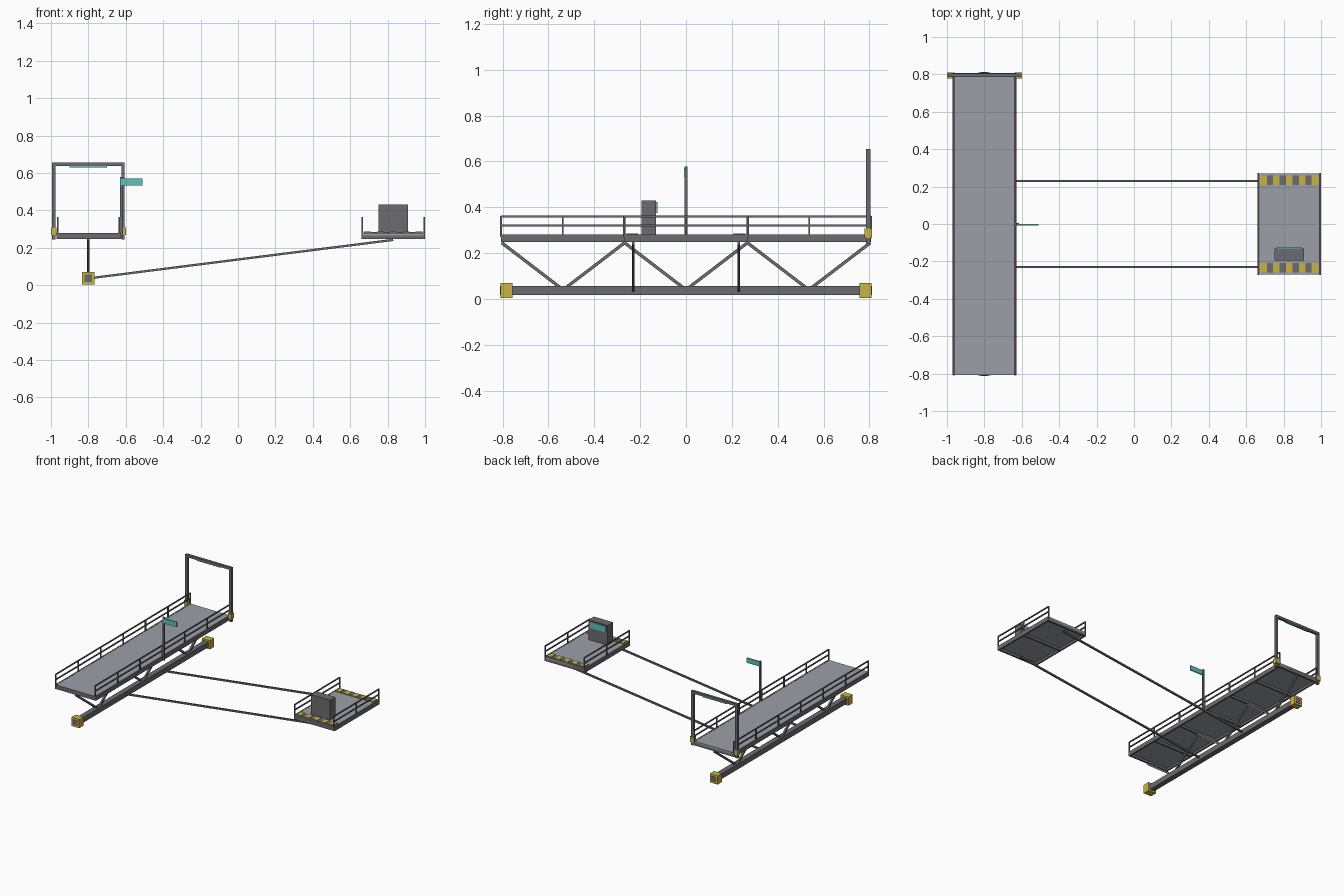
import bpy
from mathutils import Vector

cube = bpy.data.objects.get("Cube")
if cube:
    bpy.data.objects.remove(cube, do_unlink=True)


def material(name, r, g, b):
    m = bpy.data.materials.new(name)
    m.diffuse_color = (r, g, b, 1)
    m.use_nodes = True
    m.node_tree.nodes["Principled BSDF"].inputs["Base Color"].default_value = (r, g, b, 1)
    return m


STEEL = material("dark steel", 0.15, 0.15, 0.165)
DECK = material("deck grey", 0.33, 0.35, 0.39)
YELLOW = material("safety yellow", 0.58, 0.46, 0.06)
TEAL = material("display teal", 0.11, 0.54, 0.52)


def box(name, mat, x, y, z):
    """Box from three (low, high) ranges."""
    bpy.ops.mesh.primitive_cube_add(size=1)
    o = bpy.context.object
    o.name = name
    o.location = [(a + b) / 2 for a, b in (x, y, z)]
    o.scale = [b - a for a, b in (x, y, z)]
    o.data.materials.append(mat)
    return o


def around(c, half):
    return (c - half, c + half)


def bar(name, a, b, width, mat=STEEL):
    """Square bar running between two points."""
    a, b = Vector(a), Vector(b)
    bpy.ops.mesh.primitive_cube_add(size=1)
    o = bpy.context.object
    o.name = name
    o.location = (a + b) / 2
    o.rotation_euler = (b - a).to_track_quat("Z", "Y").to_euler()
    o.scale = (width, width, (b - a).length)
    o.data.materials.append(mat)
    return o


def platform(name, cx, half_y, bays):
    """Deck plate, edge beams, joists and a two-bar railing on each side."""
    half_x = 0.165
    box(name + "_deck", DECK, around(cx, half_x - 0.004), around(0, half_y), (0.265, 0.28))
    pitch = 2 * half_y / bays
    stations = [-half_y + i * pitch for i in range(bays + 1)]
    for side in (-1, 1):
        x = cx + side * half_x
        box(name + "_edge_beam", STEEL, around(x, 0.006), around(0, half_y), (0.248, 0.281))
        for z in (0.32, 0.36):
            bar(name + "_rail", (x, -half_y, z), (x, half_y, z), 0.008)
        for y in stations:
            box(name + "_rail_post", STEEL, around(x, 0.004), around(y, 0.004), (0.27, 0.362))
    # cross joists under the deck
    for y in stations:
        y = max(-half_y + 0.007, min(half_y - 0.007, y))
        box(name + "_joist", STEEL, around(cx, half_x), around(y, 0.007), (0.248, 0.279))


WALK_X, PAD_X = -0.8, 0.83
platform("walkway", WALK_X, 0.807, 6)
platform("landing", PAD_X, 0.27, 2)

# lower beam with end caps
box("lower_beam", STEEL, around(WALK_X, 0.02), around(0, 0.812), (0.017, 0.057))
for side in (-1, 1):
    box("beam_end_cap", YELLOW, around(WALK_X, 0.033), around(side * 0.784, 0.026), (0.004, 0.07))

# zigzag truss between beam and walkway
for i in range(6):
    ends = []
    for k in (i, i + 1):
        ends.append((WALK_X, -0.804 + k * 0.268, 0.04 if k % 2 else 0.245))
    bar("truss_brace", *ends, 0.014)

# sloping link rods to the landing
for y in (-0.23, 0.23):
    bar("link_rod", (WALK_X, y, 0.036), (PAD_X, y, 0.242), 0.012)

# gate arch at the rear
for side in (-1, 1):
    x = WALK_X + side * 0.185
    box("gate_post", STEEL, around(x, 0.009), around(0.795, 0.009), (0.243, 0.65))
    box("gate_foot", YELLOW, around(x, 0.015), around(0.795, 0.016), (0.267, 0.308))
box("gate_top", STEEL, around(WALK_X, 0.194), around(0.795, 0.01), (0.637, 0.655))
box("gate_light", TEAL, around(WALK_X, 0.1), around(0.795, 0.006), (0.63, 0.638))

# sign on a post
box("sign_post", STEEL, around(-0.623, 0.007), around(0, 0.006), (0.25, 0.577))
box("sign_plate", TEAL, (-0.63, -0.51), around(0, 0.004), (0.534, 0.571))
bpy.context.object.location.y -= 0.004

# console with screen facing the rear
box("console", STEEL, around(PAD_X, 0.08), (-0.195, -0.13), (0.28, 0.43))
box("console_screen", TEAL, around(PAD_X, 0.065), (-0.131, -0.124), (0.375, 0.422))

# hazard strips on both ends of the landing
for side in (-1, 1):
    y = around(side * 0.234, 0.026)
    box("hazard_base", STEEL, around(PAD_X, 0.156), y, (0.279, 0.283))
    for i in range(5):
        box("hazard_stripe", YELLOW, around(PAD_X + (i - 2) * 0.069, 0.018), y, (0.28, 0.286))
